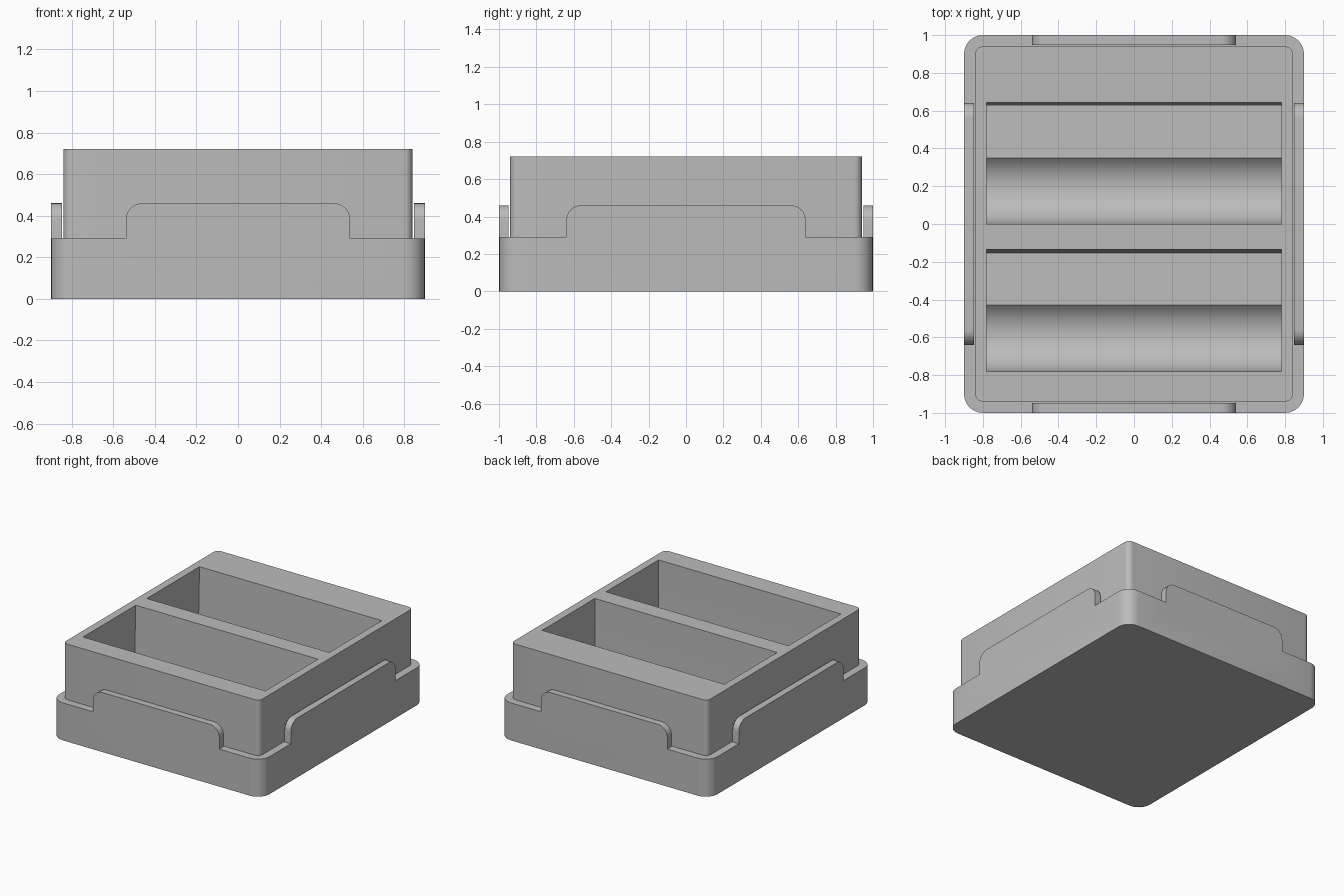
import bpy, bmesh, math
from mathutils import Vector

if "Cube" in bpy.data.objects:
    bpy.data.objects.remove(bpy.data.objects["Cube"], do_unlink=True)

grey = bpy.data.materials.new("plain grey")
grey.use_nodes = True
grey.diffuse_color = (0.5, 0.5, 0.5, 1)
grey.node_tree.nodes["Principled BSDF"].inputs["Base Color"].default_value = (0.5, 0.5, 0.5, 1)


def prism(name, outline, direction):
    """Solid made by extruding a closed outline of 3D points."""
    bm = bmesh.new()
    face = bm.faces.new([bm.verts.new(p) for p in outline])
    moved = bmesh.ops.extrude_face_region(bm, geom=[face])["geom"]
    bmesh.ops.translate(bm, vec=Vector(direction),
                        verts=[v for v in moved if isinstance(v, bmesh.types.BMVert)])
    bmesh.ops.recalc_face_normals(bm, faces=bm.faces)
    mesh = bpy.data.meshes.new(name)
    bm.to_mesh(mesh)
    bm.free()
    mesh.materials.append(grey)
    obj = bpy.data.objects.new(name, mesh)
    bpy.context.collection.objects.link(obj)
    return obj


def arc(cx, cy, r, start, end, steps):
    angles = [math.radians(start + (end - start) * i / steps) for i in range(steps + 1)]
    return [(cx + r * math.cos(a), cy + r * math.sin(a)) for a in angles]


def rounded_block(name, hx, hy, r, z0, z1):
    pts = []
    for sx, sy, a in ((1, 1, 0), (-1, 1, 90), (-1, -1, 180), (1, -1, 270)):
        pts += arc(sx * (hx - r), sy * (hy - r), r, a, a + 90, 6)
    return prism(name, [(x, y, z0) for x, y in pts], (0, 0, z1 - z0))


def combine(body, other, operation):
    mod = body.modifiers.new(other.name, "BOOLEAN")
    mod.operation, mod.object, mod.solver = operation, other, "EXACT"
    bpy.context.view_layer.objects.active = body
    bpy.ops.object.modifier_apply(modifier=mod.name)
    bpy.data.objects.remove(other, do_unlink=True)


HX, HY = 0.9, 1.0          # half size of the base
LEDGE, TAB_TOP, TOP = 0.29, 0.46, 0.72

# Wide base with the narrower block standing on it
body = rounded_block("two_slot_holder", HX, HY, 0.1, 0, LEDGE)
combine(body, rounded_block("inner_block", 0.84, 0.94, 0.04, 0.15, TOP), "UNION")


# Raised tabs with rounded shoulders on all four sides
def tab_outline(half):
    r = 0.08
    return ([(half, 0.2)] + arc(half - r, TAB_TOP - r, r, 0, 90, 8)
            + arc(r - half, TAB_TOP - r, r, 90, 180, 8) + [(-half, 0.2)])


THICK = 0.052
for s in (1, -1):
    front = [(u, s * HY, z) for u, z in tab_outline(0.54)]
    combine(body, prism("end_tab", front, (0, -s * THICK, 0)), "UNION")
    side = [(s * HX, u, z) for u, z in tab_outline(0.64)]
    combine(body, prism("side_tab", side, (-s * THICK, 0, 0)), "UNION")

# Two slots, each with a round trough, a tilted shelf and a leaning back wall
for y in (0.0, -0.78):
    trough = arc(y + 0.2, 0.26, 0.2, 180, 318.6, 20)
    profile = [(y, TOP + 0.1)] + trough + [(y + 0.627, 0.12), (y + 0.644, TOP),
                                           (y + 0.644, TOP + 0.1)]
    cutter = prism("slot", [(-0.78, u, z) for u, z in profile], (1.56, 0, 0))
    combine(body, cutter, "DIFFERENCE")

# Smooth curves, crisp edges
bpy.ops.object.select_all(action="DESELECT")
body.select_set(True)
bpy.context.view_layer.objects.active = body
bpy.ops.object.shade_smooth_by_angle(angle=math.radians(30))
